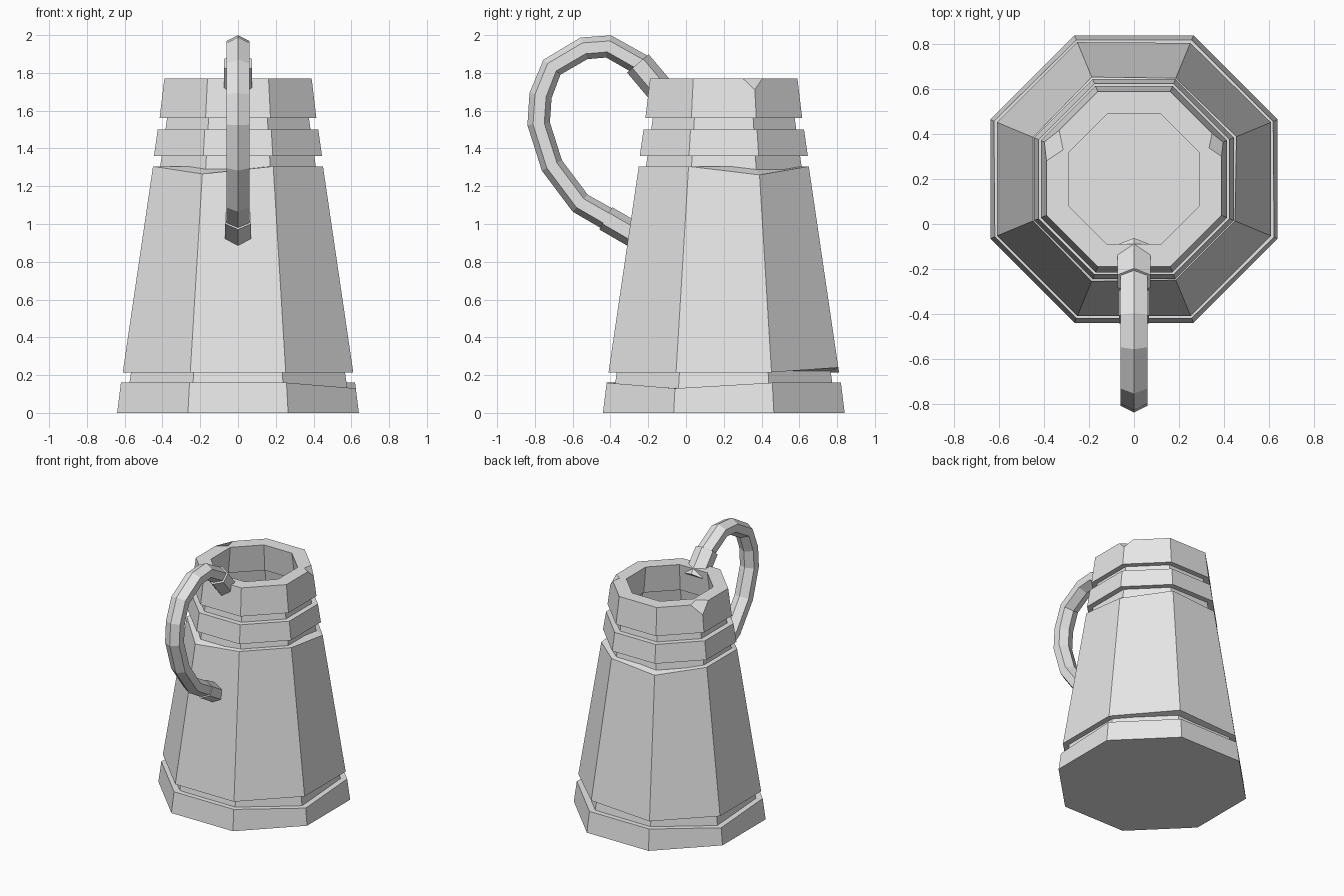
import bpy
import bmesh
from math import sin, cos, pi
from mathutils import Vector

default_cube = bpy.data.objects.get("Cube")
if default_cube:
    bpy.data.objects.remove(default_cube, do_unlink=True)

material = bpy.data.materials.new("plain grey")
material.use_nodes = True
grey = (0.8, 0.8, 0.8, 1)
material.diffuse_color = grey
material.node_tree.nodes["Principled BSDF"].inputs["Base Color"].default_value = grey

SIDES = 8
BODY_Y = 0.2


def finish(name, bm):
    """Turn a bmesh into a flat-shaded object."""
    bmesh.ops.recalc_face_normals(bm, faces=bm.faces)
    mesh = bpy.data.meshes.new(name)
    bm.to_mesh(mesh)
    bm.free()
    mesh.materials.append(material)
    obj = bpy.data.objects.new(name, mesh)
    bpy.context.collection.objects.link(obj)
    return obj


def bridge(bm, first, second):
    """Join two vertex loops of equal length with quads."""
    n = len(first)
    for i in range(n):
        j = (i + 1) % n
        bm.faces.new((first[i], first[j], second[j], second[i]))


def octagon(bm, apothem, z):
    """Octagon loop with flat sides facing the axes."""
    radius = apothem / cos(pi / SIDES)
    angles = [(2 * k + 1) * pi / SIDES for k in range(SIDES)]
    return [bm.verts.new((radius * cos(a), BODY_Y + radius * sin(a), z)) for a in angles]


def slide(start, end, amount):
    """Move corner start along its slanted edge towards end by a height."""
    edge = end.co - start.co
    start.co += edge * (amount / abs(edge.z))


def solid(name, profile, top_dips=()):
    """Octagonal solid through (apothem, height) loops, capped at both ends."""
    bm = bmesh.new()
    loops = [octagon(bm, a, z) for a, z in profile]
    for lower, upper in zip(loops, loops[1:]):
        bridge(bm, lower, upper)
    bm.faces.new(loops[0])
    bm.faces.new(loops[-1])
    for k, amount in top_dips:
        slide(loops[1][k], loops[0][k], amount)
    return finish(name, bm)


def band(name, bottom, top, wall, top_dips=(), bottom_dips=(), chips=()):
    """Octagonal sleeve with worn or chipped corners."""
    bm = bmesh.new()
    (a0, z0), (a1, z1) = bottom, top
    loops = [octagon(bm, a, z) for a, z in
             ((a0, z0), (a1, z1), (a1 - wall, z1), (a0 - wall, z0))]
    for i, loop in enumerate(loops):
        bridge(bm, loop, loops[(i + 1) % len(loops)])
    for k, amount in top_dips:
        slide(loops[1][k], loops[0][k], amount)
    for k, amount in bottom_dips:
        slide(loops[0][k], loops[1][k], amount)
    for corner, size in [(loops[1][k], size) for k, size in chips]:
        bmesh.ops.bevel(bm, geom=[corner], offset=size, segments=1, affect='VERTICES')
    return finish(name, bm)


def hex_bar(name, path, depth, width):
    """Six-sided bar swept along a (y, z) path with mitred joints."""
    bm = bmesh.new()
    points = [Vector((0, y, z)) for y, z in path]
    loops = []
    for i, p in enumerate(points):
        before = (p - points[i - 1]).normalized() if i else Vector()
        after = (points[i + 1] - p).normalized() if i + 1 < len(points) else Vector()
        along = (before + after).normalized()
        out = Vector((0, -along.z, along.y))
        loops.append([bm.verts.new(p + out * depth * cos(k * pi / 3)
                                   + Vector((width * sin(k * pi / 3), 0, 0)))
                      for k in range(6)])
    for first, second in zip(loops, loops[1:]):
        bridge(bm, first, second)
    bm.faces.new(loops[0])
    bm.faces.new(loops[-1])
    return finish(name, bm)


# Hollow vessel, seen in the grooves and inside the mouth
solid("inner_vessel", [(0.59, 0.05), (0.37, 1.6), (0.32, 1.6), (0.52, 0.2)])

# Foot, tapered body and the two upper rings
solid("base", [(0.64, 0), (0.62, 0.16)], top_dips=[(3, 0.03), (7, 0.03)])
band("body", (0.61, 0.215), (0.45, 1.305), 0.06,
     top_dips=[(0, 0.045), (2, 0.03), (5, 0.04)], bottom_dips=[(1, 0.025)])
band("neck_ring", (0.445, 1.36), (0.425, 1.5), 0.06)
band("rim", (0.415, 1.56), (0.39, 1.77), 0.1, chips=[(0, 0.06), (3, 0.08)])

# Handle with a thicker collar at each end
hex_bar("handle", [(-0.2, 1.78), (-0.25, 1.85), (-0.41, 1.94), (-0.54, 1.93),
                   (-0.71, 1.83), (-0.77, 1.68), (-0.78, 1.53), (-0.71, 1.31),
                   (-0.56, 1.11), (-0.42, 1.03), (-0.3, 0.96)], 0.06, 0.07)
hex_bar("upper_collar", [(-0.255, 1.85), (-0.12, 1.69)], 0.075, 0.085)
hex_bar("lower_collar", [(-0.425, 1.03), (-0.27, 0.94)], 0.068, 0.078)
